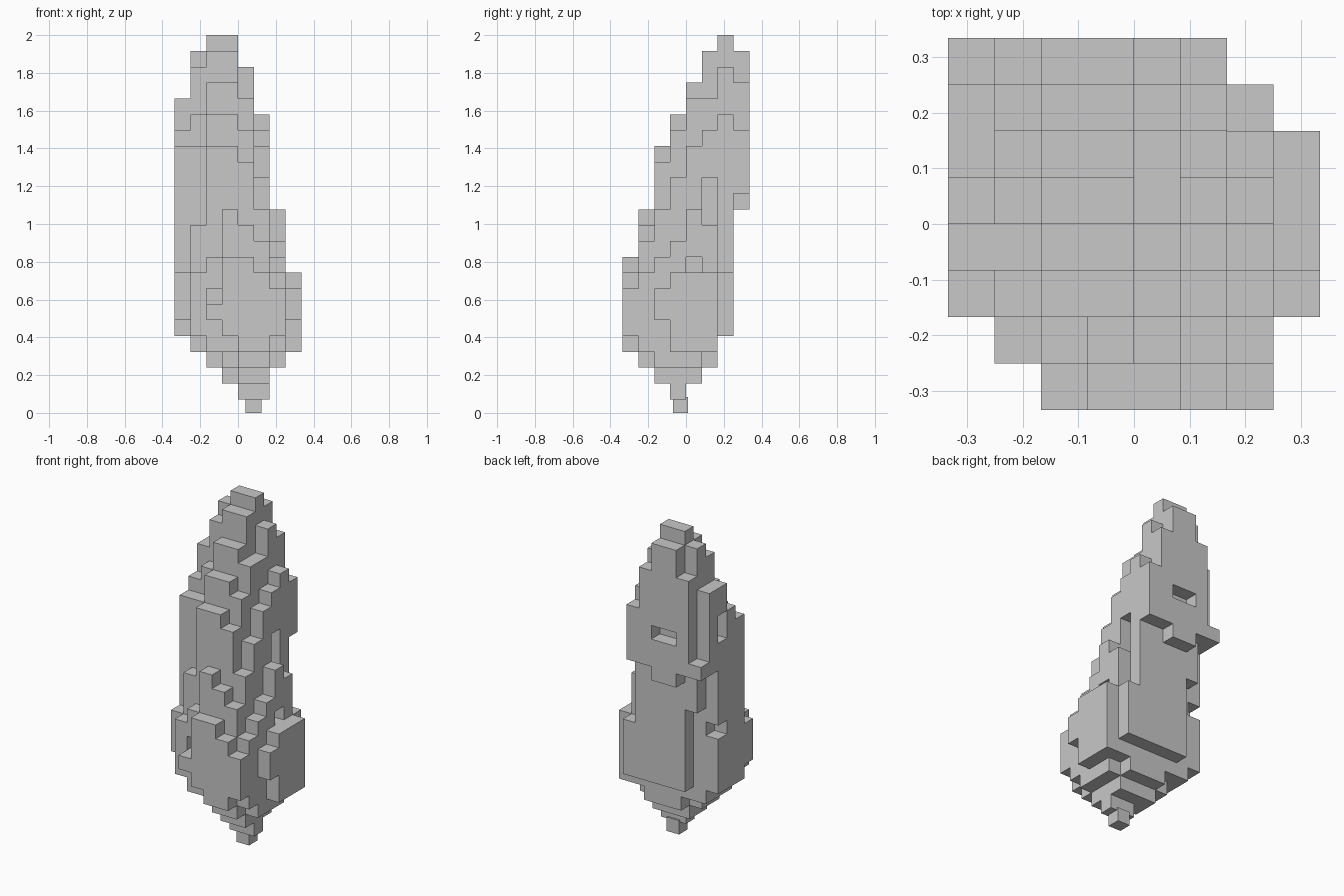
import bpy, bmesh, math
from mathutils import Vector

if "Cube" in bpy.data.objects:
    bpy.data.objects.remove(bpy.data.objects["Cube"])

U = 0.0838          # block size
Z0 = 0.072          # height of the lowest full layer

grey = bpy.data.materials.new("light_grey")
grey.diffuse_color = (0.58, 0.58, 0.58, 1.0)
grey.use_nodes = True
grey.node_tree.nodes["Principled BSDF"].inputs["Base Color"].default_value = grey.diffuse_color

# Column tops and bottoms in block layers: rows run front to back,
# columns run left to right (x from -4 to 3). Zero top means empty.
TOPS = [
    [0, 0, 6, 9, 9, 8, 7, 0],
    [0, 8, 9, 12, 11, 10, 8, 0],
    [8, 11, 16, 16, 15, 12, 9, 7],
    [16, 16, 18, 18, 17, 14, 10, 8],
    [17, 18, 20, 20, 19, 16, 12, 8],
    [19, 21, 22, 22, 19, 17, 11, 8],
    [19, 22, 23, 23, 21, 18, 8, 0],
    [14, 20, 22, 22, 20, 17, 0, 0],
]
BOTTOMS = [
    [0, 0, 5, 4, 3, 3, 4, 0],
    [0, 4, 3, 3, 2, 2, 3, 0],
    [5, 4, 3, 2, 1, 1, 2, 5],
    [4, 3, 2, 1, 0, 0, 2, 3],
    [4, 3, 2, 1, 1, 1, 2, 3],
    [4, 3, 3, 2, 2, 2, 3, 3],
    [13, 10, 4, 4, 4, 4, 4, 0],
    [13, 13, 12, 12, 13, 13, 0, 0],
]
# Small openings: x, y, lower layer, upper layer
NOTCHES = [
    (-2, -3, 6, 7),      # front slot
    (1, 1, 11, 14),      # right slot
    (2, 0, 8, 9),
    (-4, 1, 15, 17),     # left slots
    (-4, 1, 8, 9),
    (-2, 3, 15, 16),     # back slot
    (-1, 3, 15, 16),
]


def block_cells():
    cells = set()
    for r in range(8):
        for c in range(8):
            for k in range(BOTTOMS[r][c], TOPS[r][c]):
                cells.add((c - 4, r - 4, k))
    for x, y, lo, hi in NOTCHES:
        for k in range(lo, hi):
            cells.discard((x, y, k))
    return cells


def add_object(name, bm):
    me = bpy.data.meshes.new(name)
    bm.to_mesh(me)
    bm.free()
    me.materials.append(grey)
    ob = bpy.data.objects.new(name, me)
    bpy.context.collection.objects.link(ob)
    return ob


def build_blocks(name, cells):
    """Skin a set of blocks, keeping only the faces open to the air."""
    bm = bmesh.new()
    verts = {}

    def vert(p):
        if p not in verts:
            verts[p] = bm.verts.new((p[0] * U, p[1] * U, Z0 + p[2] * U))
        return verts[p]

    for cell in sorted(cells):
        for axis in range(3):
            for side in (0, 1):
                near = list(cell)
                near[axis] += 1 if side else -1
                if tuple(near) in cells:
                    continue
                a, b = (axis + 1) % 3, (axis + 2) % 3
                quad = []
                for da, db in ((0, 0), (1, 0), (1, 1), (0, 1)):
                    p = list(cell)
                    p[axis] += side
                    p[a] += da
                    p[b] += db
                    quad.append(vert(tuple(p)))
                bm.faces.new(quad if side else quad[::-1])
    # merge flat neighbours into clean large faces
    bmesh.ops.dissolve_limit(bm, angle_limit=math.radians(1),
                             verts=bm.verts[:], edges=bm.edges[:])
    return add_object(name, bm)


# Stepped body
build_blocks("stepped_body", block_cells())

# Small foot under the body
bm = bmesh.new()
bmesh.ops.create_cube(bm, size=1.0)
bmesh.ops.scale(bm, vec=(U, 0.08, 0.085), verts=bm.verts)
bmesh.ops.translate(bm, vec=Vector((0.082, -0.03, 0.0425)), verts=bm.verts)
add_object("foot_block", bm)
